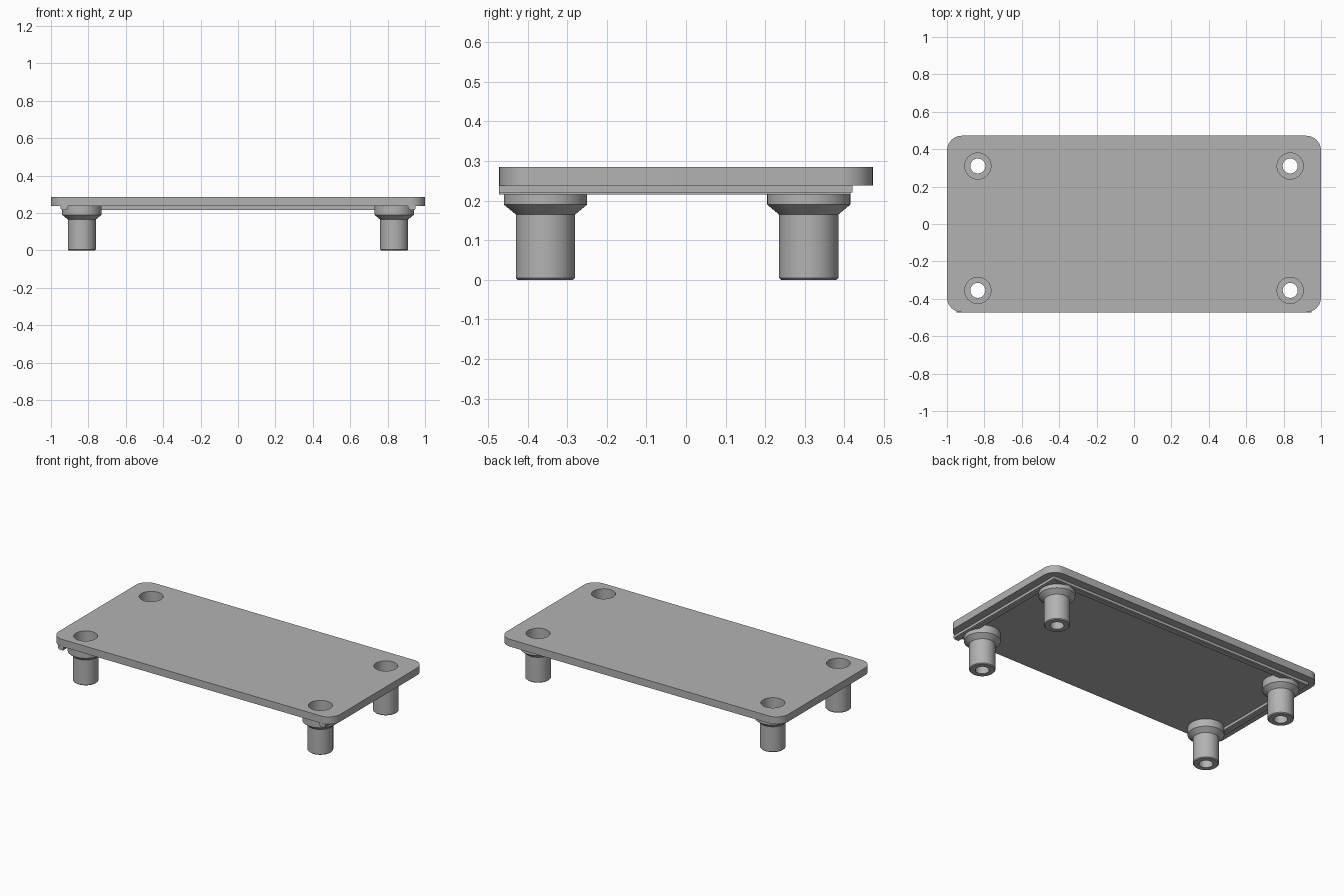
import bpy, bmesh, math

if "Cube" in bpy.data.objects:
    bpy.data.objects.remove(bpy.data.objects["Cube"])

grey = bpy.data.materials.new("grey_metal")
grey.diffuse_color = (0.45, 0.45, 0.45, 1)
grey.use_nodes = True
grey.node_tree.nodes["Principled BSDF"].inputs["Base Color"].default_value = grey.diffuse_color

LEGS = [(sx * 0.835, y) for sx in (-1, 1) for y in (-0.355, 0.31)]


def circle(cx, cy, r, n=48):
    return [(cx + r * math.cos(2 * math.pi * i / n),
             cy + r * math.sin(2 * math.pi * i / n)) for i in range(n)]


def rounded_rect(hx, hy, r, n=12):
    pts = []
    for k, (sx, sy) in enumerate(((1, 1), (-1, 1), (-1, -1), (1, -1))):
        for i in range(n + 1):
            a = math.pi / 2 * (k + i / n)
            pts.append((sx * (hx - r) + r * math.cos(a),
                        sy * (hy - r) + r * math.sin(a)))
    return pts


def finish(ob):
    ob.data.materials.clear()
    ob.data.materials.append(grey)
    bpy.ops.object.select_all(action='DESELECT')
    ob.select_set(True)
    bpy.context.view_layer.objects.active = ob
    bpy.ops.object.shade_smooth_by_angle(angle=math.radians(25))


def extruded(name, loops, z0, z1):
    """Flat outline with holes, thickened between two heights."""
    cu = bpy.data.curves.new(name, 'CURVE')
    cu.dimensions = '2D'
    cu.fill_mode = 'BOTH'
    cu.extrude = (z1 - z0) / 2
    for loop in loops:
        s = cu.splines.new('POLY')
        s.points.add(len(loop) - 1)
        for p, (x, y) in zip(s.points, loop):
            p.co = (x, y, 0, 1)
        s.use_cyclic_u = True
    ob = bpy.data.objects.new(name, cu)
    ob.location.z = (z0 + z1) / 2
    bpy.context.collection.objects.link(ob)
    bpy.ops.object.select_all(action='DESELECT')
    ob.select_set(True)
    bpy.context.view_layer.objects.active = ob
    bpy.ops.object.convert(target='MESH')
    finish(ob)
    return ob


def lathe(name, profile, x, y, n=48):
    """Closed (radius, height) profile turned around the vertical axis."""
    bm = bmesh.new()
    rings = [[bm.verts.new((px, py, z)) for px, py in circle(0, 0, r, n)]
             for r, z in profile]
    for a, b in zip(rings, rings[1:] + rings[:1]):
        for i in range(n):
            j = (i + 1) % n
            bm.faces.new((a[i], a[j], b[j], b[i]))
    bmesh.ops.recalc_face_normals(bm, faces=bm.faces)
    me = bpy.data.meshes.new(name)
    bm.to_mesh(me)
    bm.free()
    ob = bpy.data.objects.new(name, me)
    ob.location = (x, y, 0)
    bpy.context.collection.objects.link(ob)
    finish(ob)


# Top plate with four bolt holes
extruded("top_plate", [rounded_rect(1, 0.472, 0.08)]
         + [circle(x, y, 0.07) for x, y in LEGS], 0.238, 0.285)


# Hollow legs: flared collar, counterbore, narrow through hole
LEG = [(0.04, 0), (0.07, 0), (0.075, 0.005), (0.075, 0.165), (0.105, 0.19),
       (0.105, 0.238), (0.07, 0.238), (0.07, 0.185), (0.04, 0.185)]
for i, (x, y) in enumerate(LEGS):
    lathe(f"leg_{i + 1}", LEG, x, y)


# U-shaped rim under the plate, open at the front, notched around the collars
def rim(name, out, inn, back_out, back_in, z0, z1):
    front = -0.472
    extruded(name, [[(-out, front), (-inn, front), (-inn, back_in), (inn, back_in),
                     (inn, front), (out, front), (out, back_out), (-out, back_out)]],
             z0, z1)


rim("rim_upper", 0.95, 0.91, 0.42, 0.38, 0.221, 0.238)
rim("rim_lower", 0.945, 0.915, 0.415, 0.385, 0.215, 0.221)
